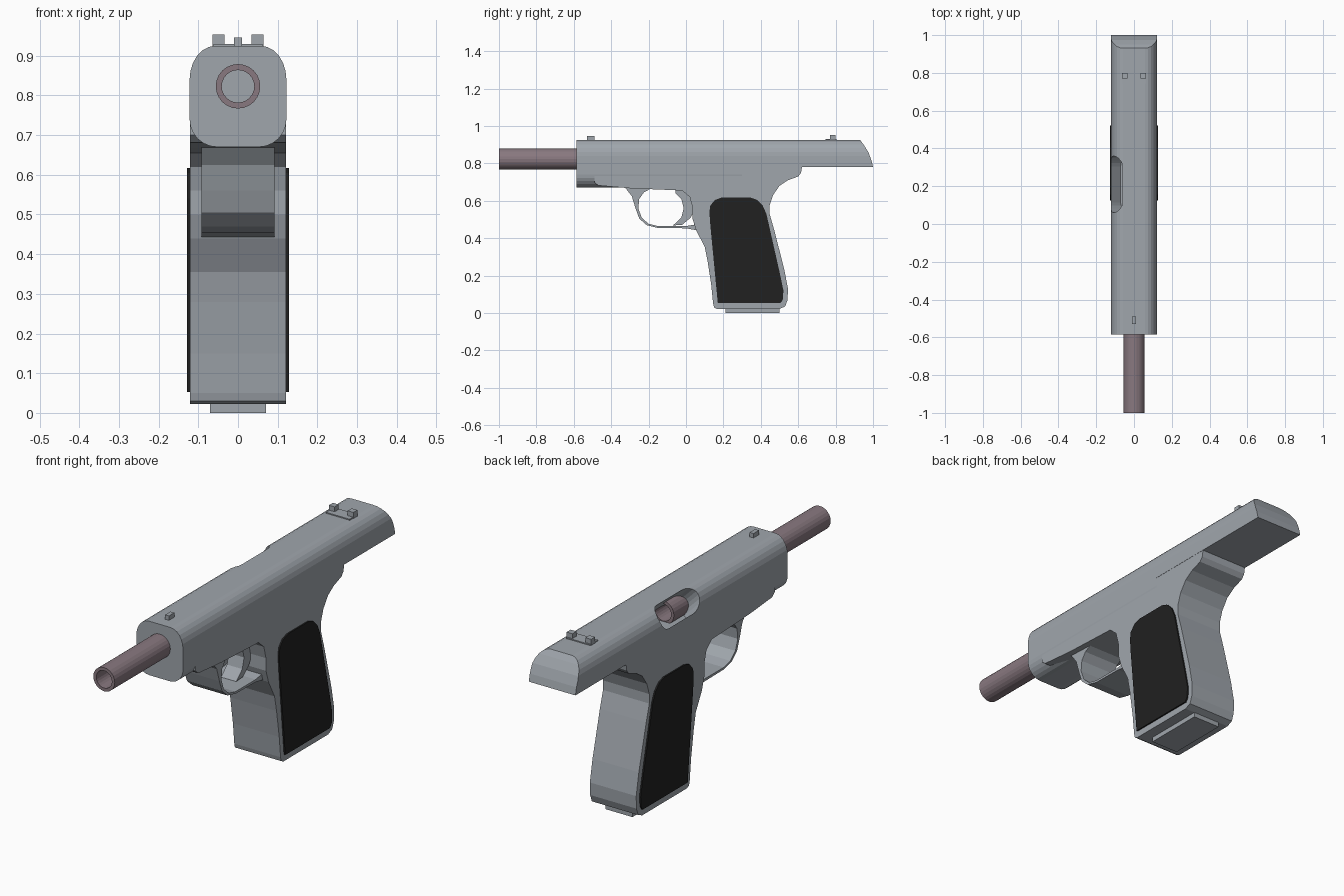
import bpy, bmesh, math
from mathutils import Vector

if "Cube" in bpy.data.objects:
    bpy.data.objects.remove(bpy.data.objects["Cube"], do_unlink=True)


def material(name, rgb):
    m = bpy.data.materials.new(name)
    m.use_nodes = True
    m.diffuse_color = (*rgb, 1)
    node = next(n for n in m.node_tree.nodes if n.type == 'BSDF_PRINCIPLED')
    node.inputs["Base Color"].default_value = (*rgb, 1)
    return m


STEEL = material("grey steel", (0.35, 0.38, 0.415))
BARREL = material("dusky barrel metal", (0.25, 0.19, 0.215))
BLACK = material("black grip", (0.015, 0.015, 0.015))

X, Y, Z = Vector((1, 0, 0)), Vector((0, 1, 0)), Vector((0, 0, 1))


def finish(name, bm, mat):
    bmesh.ops.recalc_face_normals(bm, faces=bm.faces)
    me = bpy.data.meshes.new(name)
    bm.to_mesh(me)
    bm.free()
    me.materials.append(mat)
    ob = bpy.data.objects.new(name, me)
    bpy.context.collection.objects.link(ob)
    return ob


def prism(name, pts, u, v, n, d0, d1, mat=STEEL):
    """Extrude a 2D outline in the u, v plane along n from d0 to d1."""
    bm = bmesh.new()
    a = [bm.verts.new(u * p + v * q + n * d0) for p, q in pts]
    b = [bm.verts.new(u * p + v * q + n * d1) for p, q in pts]
    bm.faces.new(a)
    bm.faces.new(b[::-1])
    for i in range(len(pts)):
        j = (i + 1) % len(pts)
        bm.faces.new((a[i], a[j], b[j], b[i]))
    return finish(name, bm, mat)


def side_plate(name, pts, half, mat=STEEL):
    return prism(name, pts, Y, Z, X, -half, half, mat)


def box(name, x0, x1, y0, y1, z0, z1):
    return prism(name, [(x0, y0), (x1, y0), (x1, y1), (x0, y1)], X, Y, Z, z0, z1)


def arc(cx, cy, rx, ry, start, end, steps=6):
    out = []
    for i in range(steps + 1):
        t = math.radians(start + (end - start) * i / steps)
        out.append((cx + rx * math.cos(t), cy + ry * math.sin(t)))
    return out


def boolean(ob, cutter, op):
    mod = ob.modifiers.new("cut", 'BOOLEAN')
    mod.operation, mod.object, mod.solver = op, cutter, 'EXACT'
    bpy.context.view_layer.objects.active = ob
    bpy.ops.object.modifier_apply(modifier=mod.name)
    bpy.data.objects.remove(cutter, do_unlink=True)


# Slide: rounded section, trimmed by its side outline
W = 0.122
section = (arc(W - .065, .84, .065, .085, 0, 90) + arc(.065 - W, .84, .065, .085, 90, 180)
           + arc(.07 - W, .74, .07, .07, 180, 270) + arc(W - .07, .74, .07, .07, 270, 360))
slide = prism("slide", section, X, Z, Y, -.585, 1.1)
outline = [(-.7, .6), (.3, .6), (.3, .78), (1, .78), (.992, .815), (.975, .86),
           (.95, .9), (.93, .926), (.92, 1), (-.7, 1)]
boolean(slide, side_plate("slide_trim", outline, .3), 'INTERSECT')

# Ejection port through the right upper shoulder
across = Vector((1, 0, 1)).normalized()
outward = Vector((-1, 0, 1)).normalized()
capsule = arc(.305, .556, .055, .055, -90, 90, 10) + arc(.115, .556, .055, .055, 90, 270, 10)
boolean(slide, prism("port_cutter", capsule, Y, across, outward, .53, .85), 'DIFFERENCE')

# Barrel: hollow tube open at both ends
bm = bmesh.new()
rings = []
for r, y in ((.056, -1), (.056, .17), (.041, .17), (.041, -1)):
    rings.append([bm.verts.new((p, y, q)) for p, q in arc(0, .823, r, r, 0, 345, 23)])
for k, ring in enumerate(rings):
    nxt = rings[(k + 1) % 4]
    for i in range(24):
        j = (i + 1) % 24
        bm.faces.new((ring[i], ring[j], nxt[j], nxt[i]))
finish("barrel", bm, BARREL)

# Frame with the handle
side_plate("frame", [
    (-.49, .78), (-.49, .7), (-.47, .682), (-.3, .667), (-.02, .655), (.02, .62),
    (.036, .56), (.036, .5), (.055, .44), (.1, .355), (.115, .28), (.135, .15),
    (.145, .05), (.15, .03), (.165, .022), (.5, .022), (.53, .035), (.543, .07), (.545, .13),
    (.525, .235), (.47, .45), (.447, .53), (.447, .575), (.465, .63), (.5, .68),
    (.545, .71), (.6, .73), (.615, .75), (.62, .78)], .121)

# Trigger guard and trigger
side_plate("trigger_guard", [
    (-.325, .67), (-.29, .625), (-.27, .56), (-.25, .505), (-.21, .47), (-.15, .455),
    (0, .453), (.07, .44), (.06, .475), (0, .465), (-.15, .465), (-.2, .477),
    (-.237, .51), (-.255, .56), (-.25, .61), (-.225, .645), (-.18, .67)], .092)
side_plate("trigger", [
    (-.06, .67), (-.055, .64), (-.025, .61), (-.012, .56), (-.025, .51), (-.07, .468),
    (-.02, .472), (.025, .51), (.05, .56), (.03, .67)], .04)

# Grip panels on both sides
panel = [(.17, .053), (.505, .053), (.517, .07), (.521, .12), (.5, .22), (.43, .53),
         (.41, .575), (.38, .605), (.345, .617), (.19, .617), (.155, .605),
         (.13, .575), (.125, .54), (.13, .47)]
for name, sx in (("left_grip_panel", 1), ("right_grip_panel", -1)):
    prism(name, panel, Y, Z, X * sx, .119, .128, BLACK)

# Magazine base
box("magazine_base", -.07, .07, .21, .5, 0, .05)

# Sights
box("front_sight", -.01, .01, -.53, -.49, .91, .946)
box("rear_sight_base", -.062, .062, .745, .805, .915, .93)
for name, sx in (("left_rear_sight", 1), ("right_rear_sight", -1)):
    box(name, sx * .034, sx * .064, .77, .8, .92, .953)
